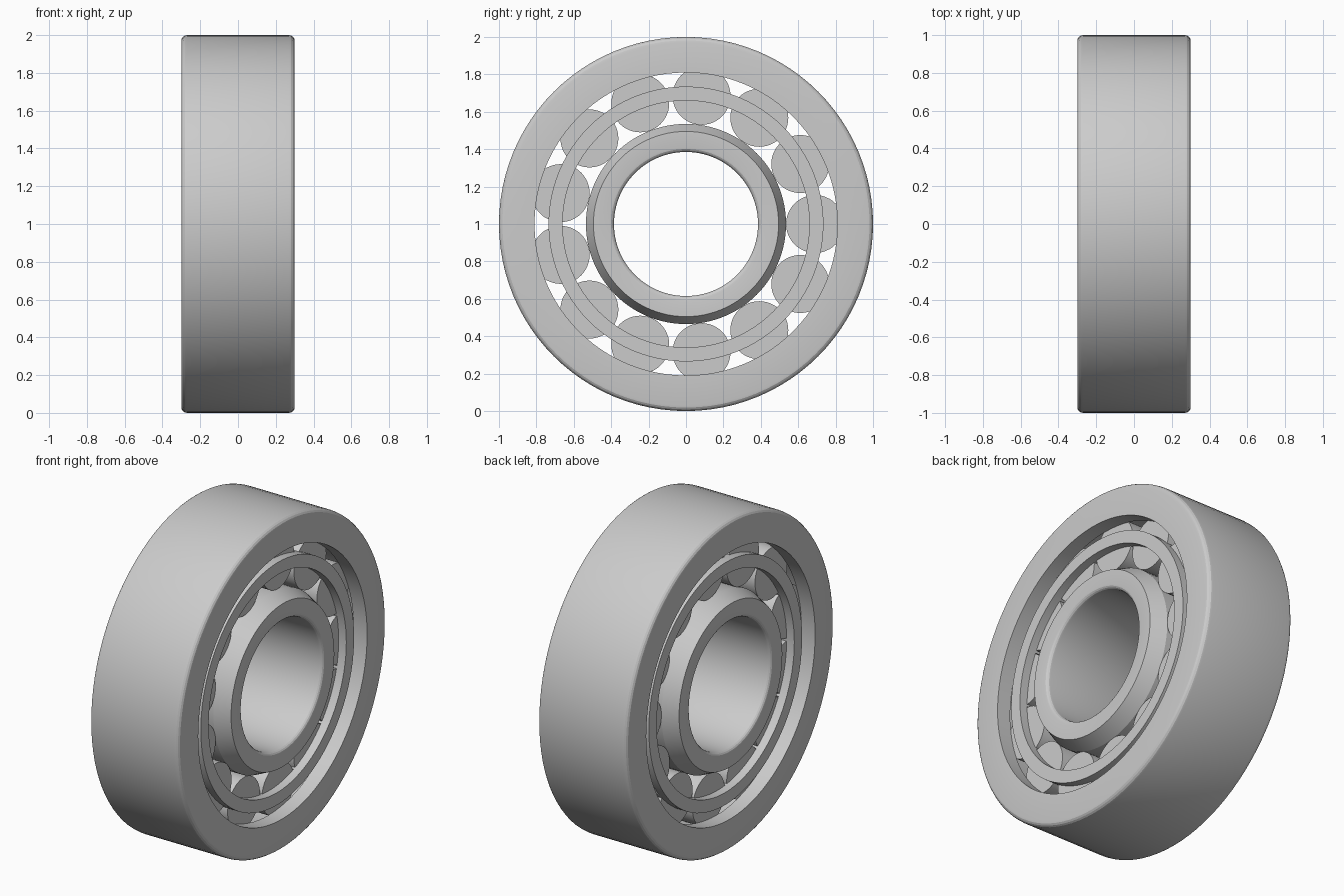
import bpy, bmesh, math
from mathutils import Matrix, Vector

cube = bpy.data.objects.get("Cube")
if cube:
    bpy.data.objects.remove(cube, do_unlink=True)

CENTRE_Z = 1.0
HALF_WIDTH = 0.30
ROLLERS = 13
PITCH = 0.69           # radius of the roller circle
ROLLER_R = 0.155
ROLLER_HALF = 0.21     # half the roller length
SEGMENTS = 96

steel = bpy.data.materials.new("steel grey")
steel.use_nodes = True
GREY = (0.6, 0.6, 0.6, 1)
steel.diffuse_color = GREY
steel.node_tree.nodes["Principled BSDF"].inputs["Base Color"].default_value = GREY


def make_object(name, bm):
    """Turn a bmesh into a steel object standing on the ground."""
    bmesh.ops.recalc_face_normals(bm, faces=bm.faces)
    mesh = bpy.data.meshes.new(name)
    bm.to_mesh(mesh)
    bm.free()
    mesh.materials.append(steel)
    obj = bpy.data.objects.new(name, mesh)
    obj.location.z = CENTRE_Z
    bpy.context.collection.objects.link(obj)
    return obj


def smooth(obj):
    bpy.ops.object.select_all(action="DESELECT")
    obj.select_set(True)
    bpy.context.view_layer.objects.active = obj
    bpy.ops.object.shade_smooth_by_angle(angle=math.radians(20))


def rounded(x, r, size, sign, steps=4):
    """Quarter-round corner from the side face to the rim; sign is the way the rim faces."""
    arc = [math.pi / 2 * i / steps for i in range(steps + 1)]
    return [(x - size + size * math.cos(a), r + sign * size * (math.sin(a) - 1)) for a in arc]


def lathe(name, half_profile):
    """Revolve a closed (x, radius) outline, mirrored across x = 0, about the x axis."""
    outline = half_profile + [(-x, r) for x, r in reversed(half_profile)]
    bm = bmesh.new()
    rings = []
    for i in range(SEGMENTS):
        a = 2 * math.pi * i / SEGMENTS
        rings.append([bm.verts.new((x, r * math.cos(a), r * math.sin(a))) for x, r in outline])
    n = len(outline)
    for i in range(SEGMENTS):
        a, b = rings[i], rings[(i + 1) % SEGMENTS]
        for j in range(n):
            k = (j + 1) % n
            bm.faces.new((a[j], a[k], b[k], b[j]))
    return make_object(name, bm)


def roller_set(name, radius, half_length):
    """Cylinders lying along x, evenly spaced on the pitch circle."""
    bm = bmesh.new()
    for i in range(ROLLERS):
        a = 2 * math.pi * i / ROLLERS
        place = Matrix.Translation(Vector((0, PITCH * math.cos(a), PITCH * math.sin(a))))
        bmesh.ops.create_cone(bm, cap_ends=True, segments=48, radius1=radius, radius2=radius,
                              depth=2 * half_length,
                              matrix=place @ Matrix.Rotation(math.pi / 2, 4, "Y"))
    return make_object(name, bm)


# Outer ring: rounded rim, two lips and a recessed raceway
outer_ring = lathe("outer_ring",
                   [(ROLLER_HALF, PITCH + ROLLER_R), (ROLLER_HALF, 0.81), (HALF_WIDTH, 0.81)]
                   + rounded(HALF_WIDTH, 1.0, 0.03, 1))

# Inner ring: rounded bore and tapered shoulders beside the raceway
inner_ring = lathe("inner_ring",
                   [(0.21, PITCH - ROLLER_R), (HALF_WIDTH, 0.495)]
                   + rounded(HALF_WIDTH, 0.385, 0.025, -1))

# Rolling elements
rollers = roller_set("rollers", ROLLER_R, ROLLER_HALF)

# Cage: a sleeve with a pocket cut for each roller
cage = lathe("cage", [(0.265, 0.66), (0.265, 0.735)])
pockets = roller_set("pocket_cutter", ROLLER_R + 0.003, ROLLER_HALF + 0.004)
pockets.hide_render = True
cut = cage.modifiers.new("pockets", "BOOLEAN")
cut.operation = "DIFFERENCE"
cut.solver = "EXACT"
cut.object = pockets
bpy.context.view_layer.objects.active = cage
cage.select_set(True)
bpy.ops.object.modifier_apply(modifier=cut.name)
bpy.data.objects.remove(pockets, do_unlink=True)

for part in (outer_ring, inner_ring, rollers, cage):
    smooth(part)
